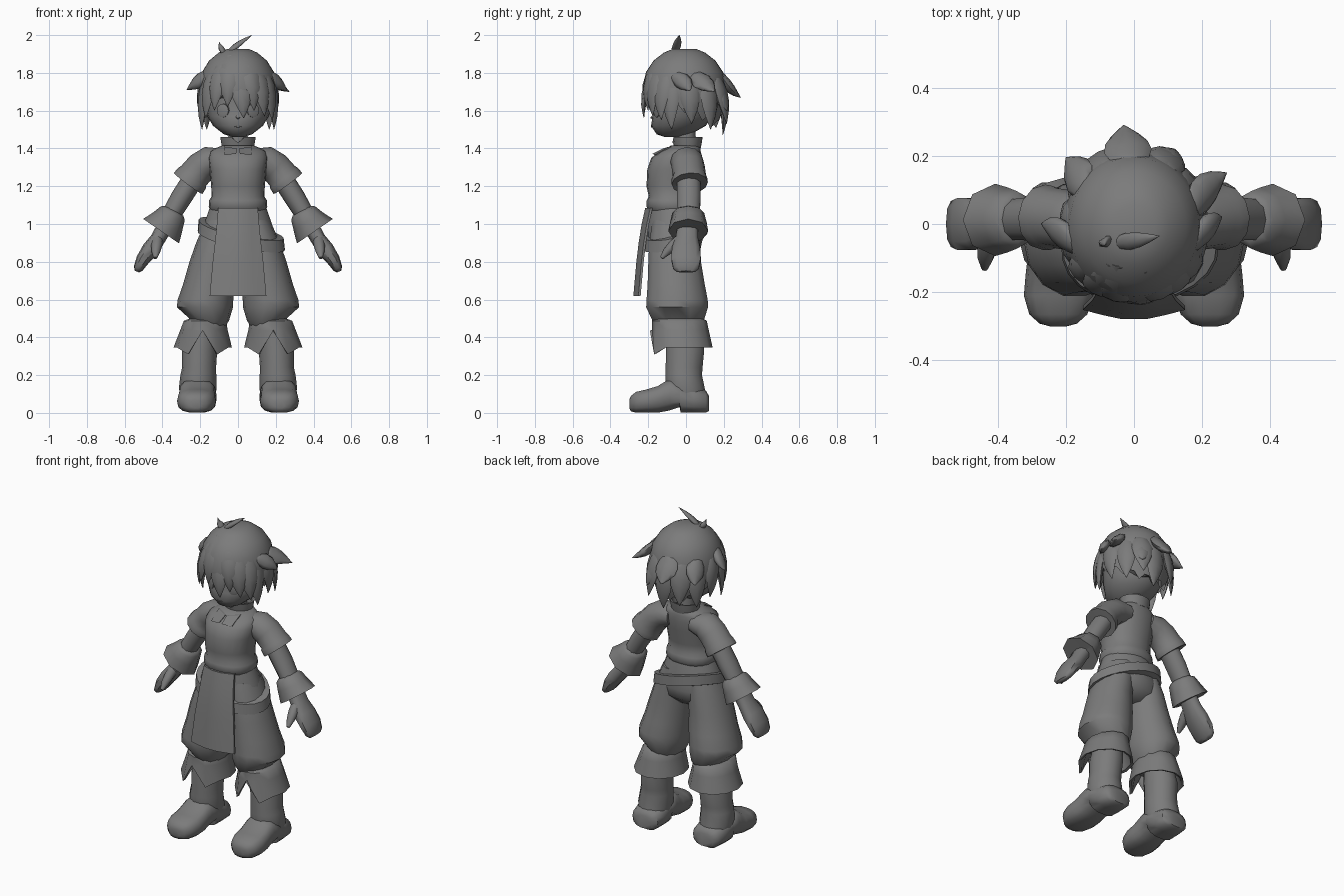
import bpy, bmesh, math
from mathutils import Vector as V

grey = bpy.data.materials.new("plain grey")
grey.diffuse_color = (0.2, 0.2, 0.2, 1)


def finish(name, bm, angle=50):
    bmesh.ops.recalc_face_normals(bm, faces=bm.faces[:])
    me = bpy.data.meshes.new(name)
    bm.to_mesh(me)
    bm.free()
    ob = bpy.data.objects.new(name, me)
    bpy.context.collection.objects.link(ob)
    me.materials.append(grey)
    bpy.ops.object.select_all(action='DESELECT')
    ob.select_set(True)
    bpy.context.view_layer.objects.active = ob
    bpy.ops.object.shade_smooth_by_angle(angle=math.radians(angle))
    return ob


def ring(c, u, v, n=12, p=1.0):
    """Rounded section around c spanned by u and v; p < 1 makes it boxier."""
    pts = []
    for i in range(n):
        a = 2 * math.pi * i / n
        x, y = math.cos(a), math.sin(a)
        pts.append(V(c) + V(u) * math.copysign(abs(x) ** p, x)
                   + V(v) * math.copysign(abs(y) ** p, y))
    return pts


def loft(name, rings, angle=50):
    bm = bmesh.new()
    vs = [[bm.verts.new(p) for p in r] for r in rings]
    n = len(vs[0])
    for a, b in zip(vs, vs[1:]):
        for i in range(n):
            j = (i + 1) % n
            bm.faces.new((a[i], a[j], b[j], b[i]))
    bm.faces.new(vs[0])
    bm.faces.new(vs[-1])
    return finish(name, bm, angle)


def stack(name, rows, s=1, n=12, p=1.0, angle=50):
    """Rows of z, centre x, centre y, half width, half depth."""
    return loft(name, [ring((s * x, y, z), (rx, 0, 0), (0, ry, 0), n, p)
                       for z, x, y, rx, ry in rows], angle)


def limb(name, rows, s=1, n=10, p=1.0, angle=50):
    """Rows of x, y, z, thickness, half depth along a bent path."""
    c = [V((s * r[0], r[1], r[2])) for r in rows]
    out = []
    for i, r in enumerate(rows):
        t = (c[min(i + 1, len(c) - 1)] - c[max(i - 1, 0)]).normalized()
        u = V((0, 1, 0)).cross(t).normalized()
        out.append(ring(c[i], u * r[3], t.cross(u) * r[4], n, p))
    return loft(name, out, angle)


# Head and neck
stack("head", [(1.46, 0, -.07, .03, .04), (1.475, 0, -.065, .075, .09),
               (1.52, 0, -.04, .132, .145), (1.57, 0, -.02, .162, .157),
               (1.63, 0, -.01, .178, .155), (1.7, 0, 0, .185, .175),
               (1.8, 0, 0, .165, .165), (1.88, 0, 0, .09, .09)], n=20)
stack("neck", [(1.39, 0, 0, .055, .055), (1.5, 0, 0, .05, .05)])
loft("nose", [ring((0, -.165, 1.57), (.02, 0, 0), (0, 0, .02), 6),
              ring((0, -.187, 1.562), (.004, 0, 0), (0, 0, .004), 6)])
loft("mouth", [ring((0, -.17, 1.515), (.02, 0, 0), (0, 0, .004), 8),
               ring((0, -.186, 1.515), (.017, 0, 0), (0, 0, .003), 8)])
for s in (1, -1):
    side = V((math.cos(.45), s * math.sin(.45), 0))
    out = V((s * math.sin(.45), -math.cos(.45), 0))
    c = V((s * .079, -.152, 1.6))
    loft("eye", [ring(c + out * d, side * r, (0, 0, r * 1.05), 16)
                 for d, r in ((-.01, .036), (.006, .034), (.009, .024))])


# Hair shell with a ragged lower edge
def hair_at(az, z, k=1.0):
    d = z - 1.72
    if d > 0:
        r = math.sqrt(max(0, 1 - (d / .215) ** 2))
    else:
        r = 1 - .22 * (d / .2) ** 2
    return V((k * .207 * r * math.cos(az), k * .222 * r * math.sin(az) - .008, z))


N = 36
AZ = [2 * math.pi * i / N for i in range(N)]
edge = [1.72 - (.11 + .08 * math.sin(a) + (.022 if i % 3 == 0 else -.012))
        for i, a in enumerate(AZ)]
rows = [[hair_at(a, 1.715 + .212 * math.cos(math.radians(q))) for a in AZ]
        for q in (6, 25, 45, 65, 90)]
rows += [[hair_at(a, 1.72 + (e - 1.72) * k) for a, e in zip(AZ, edge)] for k in (.5, 1)]
rows.append([hair_at(a, e + .02, .87) for a, e in zip(AZ, edge)])
loft("hair_shell", rows)


def lock(name, b, m, tip, w, thick=.022):
    """Pointed leaf-shaped strand along a curve b, m, tip."""
    b, m, tip = V(b), V(m), V(tip)
    out = []
    for t, k in ((0, .35), (.2, .8), (.4, 1), (.6, .9), (.78, .58), (.92, .24), (1, .02)):
        c = b * (1 - t) ** 2 + m * 2 * t * (1 - t) + tip * t * t
        d = ((m - b) * (1 - t) + (tip - m) * t).normalized()
        nrm = c - V((0, 0, 1.7))
        u = d.cross(nrm).normalized()
        out.append(ring(c, u * w * k, u.cross(d) * thick * k, 8))
    loft(name, out, 75)


# Hanging strands: base angle, base height, tip x, y, z, half width
hanging = [
    (235, 1.88, -.125, -.19, 1.60, .05), (245, 1.89, -.055, -.215, 1.62, .055),
    (250, 1.89, .03, -.222, 1.56, .06), (285, 1.88, .085, -.20, 1.60, .055),
    (300, 1.87, .14, -.175, 1.57, .055), (220, 1.86, -.17, -.14, 1.56, .05),
    (325, 1.86, .18, -.13, 1.55, .055), (340, 1.84, .19, -.075, 1.50, .05),
    (200, 1.84, -.19, -.075, 1.50, .05), (0, 1.82, .187, .03, 1.53, .055),
    (180, 1.82, -.187, .03, 1.53, .055), (60, 1.80, .11, .215, 1.53, .06),
    (120, 1.80, -.10, .205, 1.52, .06), (90, 1.78, .02, .195, 1.47, .06),
    (35, 1.80, .165, .13, 1.50, .055), (145, 1.80, -.165, .13, 1.50, .055)]
for az, z, x, y, tz, w in hanging:
    a = math.atan2(y, x)
    lock("hair_strand", hair_at(math.radians(az), z, .9),
         hair_at(a, tz + .15, 1.07), (x, y, tz), w)
# Outward flicks: same layout
flicks = [
    (335, 1.80, .258, .02, 1.705, .045), (10, 1.80, .272, .15, 1.70, .055),
    (205, 1.80, -.272, .0, 1.71, .05), (150, 1.80, -.2, .195, 1.67, .055),
    (92, 1.82, -.03, .29, 1.67, .07), (60, 1.76, .12, .22, 1.60, .05)]
for az, z, x, y, tz, w in flicks:
    a = math.atan2(y, x)
    lock("hair_flick", hair_at(math.radians(az), z, .88),
         hair_at(a, tz + .04, 1.05), (x, y, tz), w, .028)
lock("crown_tuft", (-.07, -.06, 1.89), (-.01, -.05, 1.95), (.075, -.035, 2.0), .026, .014)
lock("crown_tuft_small", (-.06, -.05, 1.89), (-.09, -.05, 1.92), (-.10, -.06, 1.965), .02, .012)

# Tunic with collar and lapels
stack("tunic", [(1.07, 0, -.07, .145, .125), (1.09, 0, -.07, .155, .138),
                (1.125, 0, -.072, .153, .136), (1.145, 0, -.072, .14, .125),
                (1.2, 0, -.075, .142, .134), (1.29, 0, -.065, .15, .14),
                (1.35, 0, -.052, .158, .132), (1.385, 0, -.03, .148, .108),
                (1.405, 0, -.01, .11, .085), (1.415, 0, -.005, .085, .075)], n=20, p=.9)
collar = [ring((0, .008, z), (r, 0, 0), (0, r * .85, 0), 16)
          for z, r in ((1.40, .082), (1.425, .088), (1.46, .094), (1.457, .08), (1.42, .07))]
for r in collar[2:]:
    r[12].z -= .03          # notch at the throat
loft("collar", collar, 50)
for s in (1, -1):
    loft("lapel", [[V((s * x, y + o, z)) for x, y, z in
                    ((.005, -.11, 1.4), (.075, -.075, 1.41), (.07, -.155, 1.365), (.01, -.165, 1.372))]
                   for o in (0, -.012)], 30)

# Hips, front panel and slanted belt
stack("hips", [(1.09, 0, -.07, .148, .125), (1.0, 0, -.065, .18, .142),
               (.92, 0, -.06, .205, .148), (.86, 0, -.06, .2, .135),
               (.81, 0, -.06, .1, .08)], n=20)
panel = []
for z, w, y in ((1.085, .105, -.205), (1.0, .112, -.224), (.9, .122, -.24),
                (.8, .134, -.252), (.62, .15, -.268)):
    front = [V((k * w, y - .016 + .032 * abs(k) ** 1.3, z)) for k in (-1, -.6, -.25, .25, .6, 1)]
    panel.append(front + [p + V((0, .012, 0)) for p in reversed(front)])
loft("front_panel", panel, 60)
belt = []
for h, g in ((.035, -.02), (.03, .016), (-.03, .022), (-.036, -.02)):
    pts = []
    for p in ring((0, -.06, 0), (.209 + g, 0, 0), (0, .153 + g, 0), 24):
        z = .945 - .22 * p.x + .24 * (p.y + .06)
        k = 1 + (.945 - z) * 1.5
        pts.append(V((p.x * k, p.y, z + h)))
    belt.append(pts)
loft("belt", belt, 60)

for s in (1, -1):
    # Arm, sleeve, wrist cuff and mitten hand
    limb("sleeve", [(.08, 0, 1.34, .06, .085), (.15, .005, 1.332, .08, .088),
                    (.195, .012, 1.3, .084, .088), (.235, .018, 1.255, .084, .088),
                    (.243, .018, 1.243, .091, .094), (.264, .02, 1.215, .094, .096),
                    (.26, .02, 1.22, .07, .075)], s, 12, angle=60)
    limb("forearm", [(.23, .015, 1.25, .056, .064), (.3, .015, 1.14, .056, .066),
                     (.36, .012, 1.04, .05, .062), (.4, .01, .97, .045, .058)], s)
    limb("wrist_cuff", [(.338, .012, 1.07, .055, .065), (.345, .012, 1.057, .073, .085),
                        (.37, .012, 1.015, .09, .095), (.407, .012, .962, .115, .106),
                        (.402, .012, .968, .1, .092), (.375, .012, 1.01, .06, .07)], s, 8, angle=55)
    limb("hand", [(.385, .01, .99, .042, .055), (.425, .005, .92, .04, .062),
                  (.465, 0, .865, .044, .078), (.505, 0, .81, .036, .08),
                  (.528, 0, .765, .026, .07), (.535, 0, .748, .012, .05)], s, 10, .8)
    limb("thumb", [(.425, -.02, .925, .03, .03), (.43, -.065, .89, .03, .028),
                   (.435, -.1, .855, .024, .022), (.438, -.13, .82, .01, .01)], s, 8)

    # Baggy trouser leg
    stack("trouser_leg", [(1.02, .08, -.06, .09, .12), (.9, .112, -.06, .11, .138),
                          (.8, .133, -.06, .124, .143), (.68, .153, -.052, .138, .155),
                          (.6, .172, -.047, .147, .166), (.56, .175, -.047, .149, .168),
                          (.49, .147, -.042, .1, .14), (.45, .15, -.04, .08, .11)], s, 14)

    # Turned-down leg cuff with a front slit
    cuff = []
    for z, x, y, rx, ry, low in ((.5, .165, -.035, .09, .125, 0), (.487, .175, -.035, .112, .145, 0),
                                 (.44, .18, -.03, .125, .15, 0), (.345, .187, -.025, .155, .166, 1),
                                 (.35, .187, -.025, .14, .15, 1), (.45, .18, -.03, .1, .12, 0)):
        pts = ring((s * x, y, z), (rx, 0, 0), (0, ry, 0), 12)
        if low:
            pts[9].z += .09
            pts[8].z -= .035
            pts[10].z -= .035
        cuff.append(pts)
    loft("leg_cuff", cuff, 50)

    # Boot shaft, foot and heel
    stack("boot_shaft", [(.46, .185, -.01, .08, .09), (.33, .203, -.005, .093, .104),
                         (.24, .206, -.01, .09, .1), (.2, .21, -.012, .095, .099),
                         (.13, .213, -.005, .1, .107), (.08, .212, .005, .09, .1)], s, 14)
    foot = []
    for y, x, w, z0, z1 in ((.122, .21, .06, .01, .09), (.105, .21, .088, 0, .12),
                            (.04, .212, .098, 0, .14), (-.028, .214, .1, 0, .16),
                            (-.034, .214, .1, .03, .163), (-.085, .216, .097, .012, .18),
                            (-.115, .217, .097, .006, .165), (-.15, .218, .1, 0, .143),
                            (-.21, .22, .103, 0, .125),
                            (-.265, .222, .085, 0, .112), (-.292, .222, .055, .008, .09),
                            (-.3, .222, .025, .025, .07)):
        foot.append(ring((s * x, y, (z0 + z1) / 2), (w, 0, 0), (0, 0, (z1 - z0) / 2), 14, .75))
    loft("boot_foot", foot)
